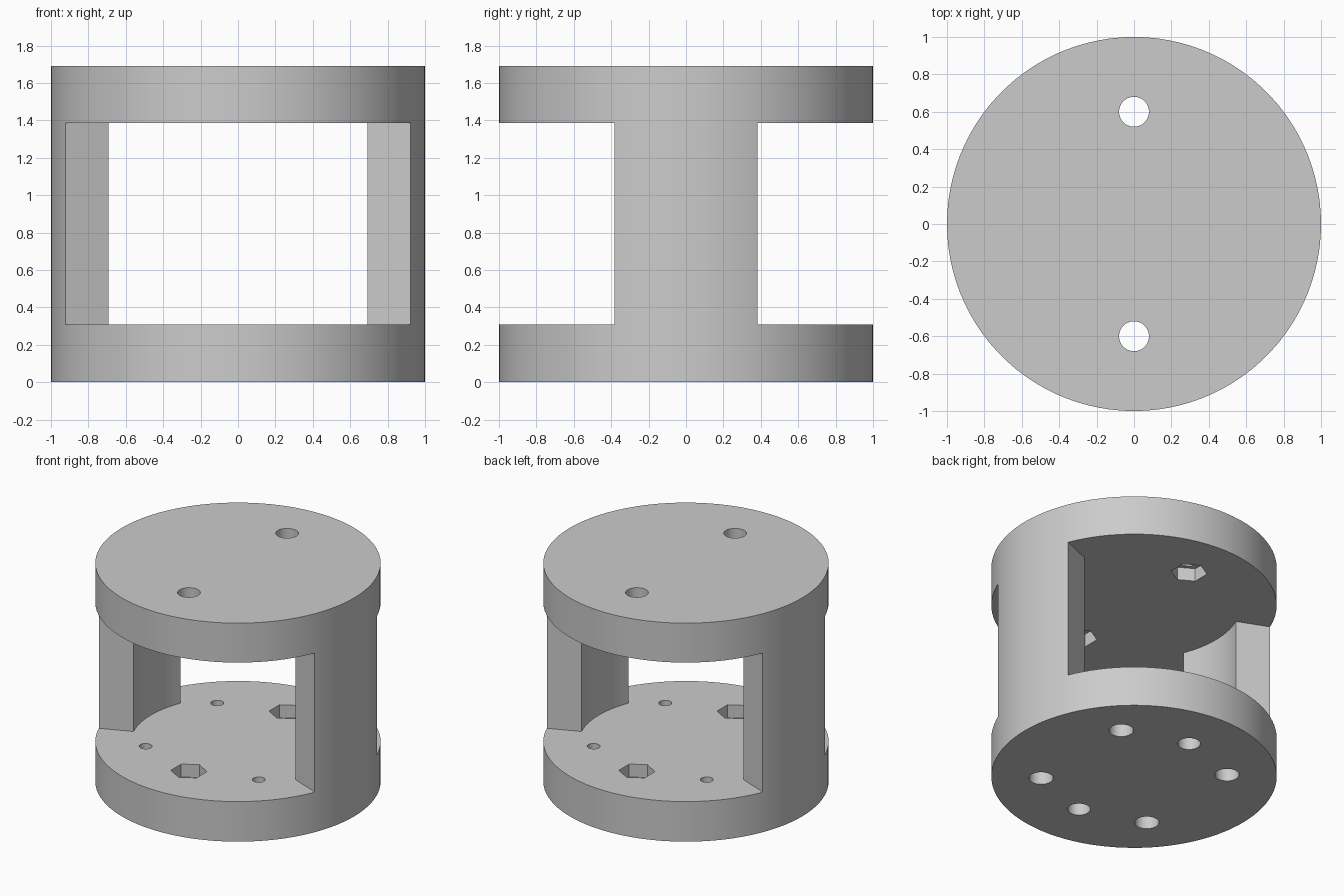
import bpy, bmesh
from math import sin, cos, radians, pi

cube = bpy.data.objects.get("Cube")
if cube:
    bpy.data.objects.remove(cube, do_unlink=True)

HEIGHT, FLOOR, CEILING = 1.69, 0.31, 1.385
INNER = 0.75          # inner radius of the pillars
HALF = 22.5           # half the angle each pillar spans

grey = bpy.data.materials.new("plain_grey")
grey.use_nodes = True
grey.diffuse_color = (0.6, 0.6, 0.6, 1)
grey.node_tree.nodes["Principled BSDF"].inputs["Base Color"].default_value = (0.6, 0.6, 0.6, 1)


def arc(radius, start, end, steps):
    angles = [radians(start + (end - start) * i / steps) for i in range(steps + 1)]
    return [(radius * cos(a), radius * sin(a)) for a in angles]


def ring(radius, sides, x=0, y=0, turn=0):
    angles = [turn + 2 * pi * i / sides for i in range(sides)]
    return [(x + radius * cos(a), y + radius * sin(a)) for a in angles]


def prism(name, outline, low, high):
    """Extrude a flat outline between two heights."""
    bm = bmesh.new()
    face = bm.faces.new([bm.verts.new((x, y, low)) for x, y in outline])
    top = bmesh.ops.extrude_face_region(bm, geom=[face])["geom"]
    verts = [v for v in top if isinstance(v, bmesh.types.BMVert)]
    bmesh.ops.translate(bm, verts=verts, vec=(0, 0, high - low))
    bmesh.ops.recalc_face_normals(bm, faces=bm.faces)
    mesh = bpy.data.meshes.new(name)
    bm.to_mesh(mesh)
    bm.free()
    mesh.materials.append(grey)
    obj = bpy.data.objects.new(name, mesh)
    bpy.context.collection.objects.link(obj)
    return obj


# Solid drum
body = prism("drum_housing", ring(1, 100), 0, HEIGHT)
cutters = []

# Open chamber with wide windows front and back, leaving two side pillars
outline = []
for side in (0, 180):
    outline += arc(INNER, side - HALF, side + HALF, 14)
    outline += arc(1.6, side + HALF, side + 180 - HALF, 12)
cutters.append(prism("chamber_cutter", outline, FLOOR, CEILING))

# Bolt holes through both discs, with hexagonal nut pockets inside the chamber
for y in (-0.6, 0.6):
    cutters.append(prism("bolt_cutter", ring(0.08, 32, 0, y), -0.2, HEIGHT + 0.2))
    hexagon = ring(0.127, 6, 0, y, pi / 6)
    cutters.append(prism("nut_cutter", hexagon, FLOOR - 0.1, CEILING + 0.1))

# Four counterbored screw holes in the base
for x in (-0.484, 0.484):
    for y in (-0.437, 0.437):
        cutters.append(prism("screw_cutter", ring(0.045, 24, x, y), -0.2, FLOOR + 0.2))
        cutters.append(prism("screw_head_cutter", ring(0.085, 32, x, y), -0.2, 0.15))

bpy.ops.object.select_all(action="DESELECT")
bpy.context.view_layer.objects.active = body
body.select_set(True)
for cutter in cutters:
    cutter.hide_render = True
    mod = body.modifiers.new("cut", "BOOLEAN")
    mod.operation = "DIFFERENCE"
    mod.solver = "EXACT"
    mod.object = cutter
    bpy.ops.object.modifier_apply(modifier=mod.name)
    bpy.data.objects.remove(cutter, do_unlink=True)

bpy.ops.object.shade_smooth_by_angle(angle=radians(30))
